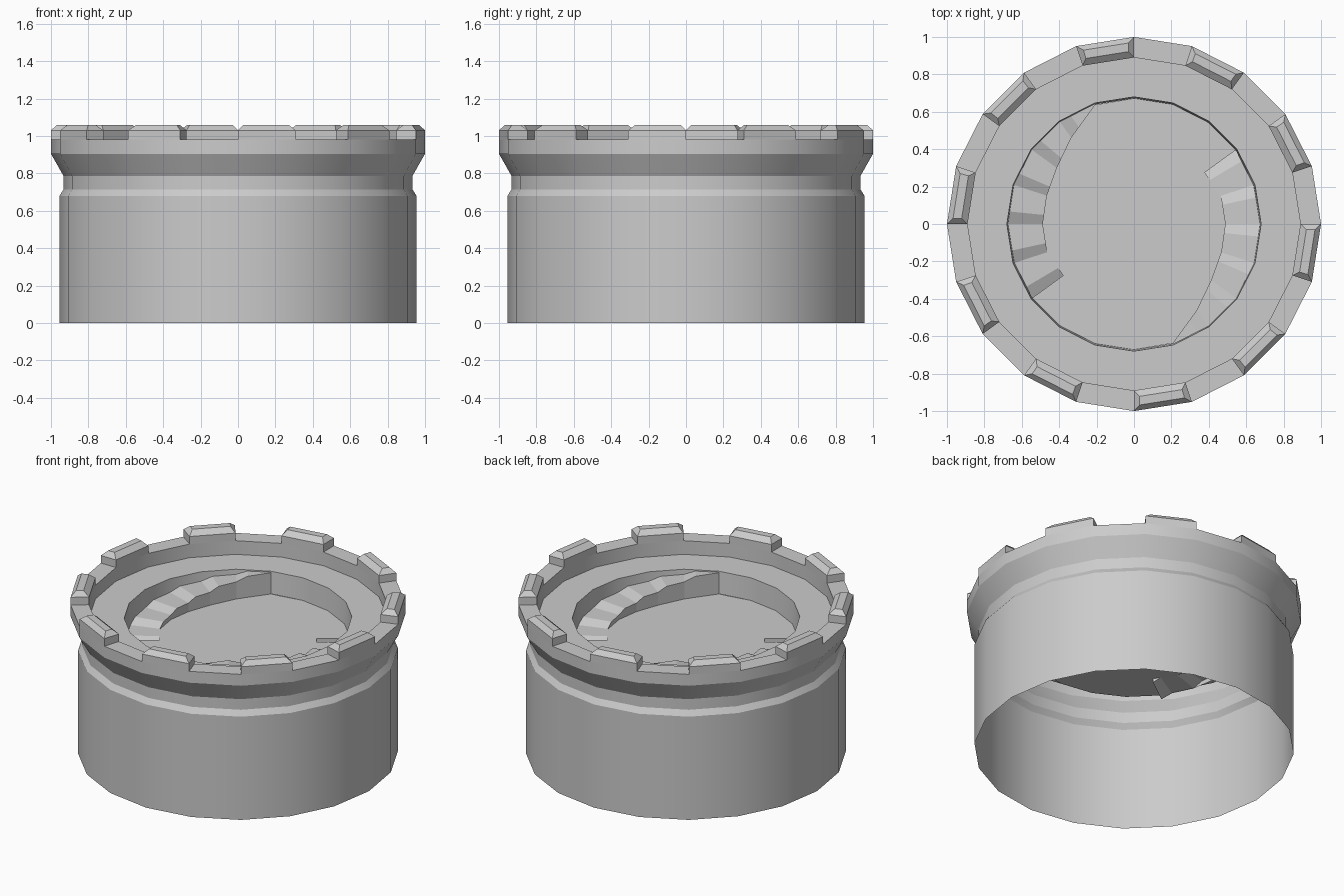
import bpy, bmesh
from math import radians, cos, sin
from mathutils import Vector

if "Cube" in bpy.data.objects:
    bpy.data.objects.remove(bpy.data.objects["Cube"])

SIDES = 20
PLATE, FLOOR, LOW = 0.89, 0.745, 0.72


def polar(r, deg, z):
    return Vector((r * cos(radians(deg)), r * sin(radians(deg)), z))


def finish(name, bm, angle=19):
    bmesh.ops.remove_doubles(bm, verts=bm.verts, dist=0.0005)
    me = bpy.data.meshes.new(name)
    bm.to_mesh(me)
    bm.free()
    ob = bpy.data.objects.new(name, me)
    bpy.context.collection.objects.link(ob)
    bpy.ops.object.select_all(action='DESELECT')
    ob.select_set(True)
    bpy.context.view_layer.objects.active = ob
    if angle:
        bpy.ops.object.shade_smooth_by_angle(angle=radians(angle))
    else:
        bpy.ops.object.shade_flat()
    return ob


# Ramp plan: angle -> inner radius (second ramp is turned by 180 degrees)
RAMP = [(108, 0.67), (126, 0.57), (144, 0.51), (162, 0.49),
        (180, 0.488), (198, 0.488), (216, 0.468)]

# Cap shell: one open sheet revolved with 20 sides
profile = [(0.955, 0), (0.955, 0.68), (0.932, 0.715), (0.932, 0.785),
           (1.0, 0.905), (1.0, 0.98), (0.89, 0.98), (0.89, PLATE),
           (0.68, PLATE), (0.672, FLOOR)]
bm = bmesh.new()
rings = [[bm.verts.new(polar(r, 360 / SIDES * i, z)) for i in range(SIDES)]
         for r, z in profile]
for a, b in zip(rings, rings[1:]):
    for i in range(SIDES):
        j = (i + 1) % SIDES
        bm.faces.new((a[i], a[j], b[j], b[i]))
finish("cap_shell", bm)

# Recessed floor, cut back along both ramps
bm = bmesh.new()
outline = []
for turn in (0, 180):
    outline += [polar(r, a + turn, FLOOR) for a, r in RAMP]
    outline += [polar(0.672, a + turn, FLOOR) for a in (216, 234, 252, 270)]
center = bm.verts.new((0, 0, FLOOR))
vs = [bm.verts.new(p) for p in outline]
for i in range(len(vs)):
    bm.faces.new((center, vs[i], vs[(i + 1) % len(vs)]))
finish("recessed_floor", bm)

# Stepped ramps: a short steep riser and a flat tread on every side
for turn, name in ((0, "left_ramp"), (180, "right_ramp")):
    bm = bmesh.new()
    step = (PLATE - 0.005 - LOW) / 6
    rows = []
    for k, (a, r) in enumerate(RAMP):
        z = PLATE - 0.005 - step * k
        inner, outer = polar(r, a + turn, z), polar(0.676, a + turn, z)
        rows.append((inner, outer))
        if k < 6:
            a2, r2 = RAMP[k + 1]
            z2 = z - step
            inner2, outer2 = polar(r2, a2 + turn, z2), polar(0.676, a2 + turn, z2)
            # tread takes the first part, riser the last part of each side
            mid = [inner.lerp(inner2, 0.68), outer.lerp(outer2, 0.68)]
            for p in mid:
                p.z = z - step * 0.05
            rows.append(mid)
    cols = [[bm.verts.new((i.x, i.y, FLOOR)), bm.verts.new(i), bm.verts.new(o)]
            for i, o in rows]
    for c, d in zip(cols, cols[1:]):
        bm.faces.new((c[0], c[1], d[1], d[0]))
        bm.faces.new((c[1], c[2], d[2], d[1]))
    # small lip closing the low end
    last = rows[-1][1]
    lip = bm.verts.new((last.x, last.y, FLOOR))
    bm.faces.new((cols[-1][0], cols[-1][1], cols[-1][2], lip))
    finish(name, bm, 0)

# Ten chamfered grip teeth on alternate sides of the rim
bm = bmesh.new()
for k in range(10):
    a0, a1 = 18 + 36 * k, 36 + 36 * k

    def loop(ro, ri, z, inset):
        return [bm.verts.new(polar(r, a, z)) for r, a in
                ((ro, a0 + inset), (ro, a1 - inset), (ri, a1 - inset), (ri, a0 + inset))]
    loops = [loop(1.0, 0.89, 0.98, 0), loop(1.0, 0.89, 1.03, 0),
             loop(0.968, 0.922, 1.06, 1.8)]
    for a, b in zip(loops, loops[1:]):
        for i in range(4):
            j = (i + 1) % 4
            bm.faces.new((a[i], a[j], b[j], b[i]))
    bm.faces.new(loops[-1])
finish("grip_teeth", bm)
